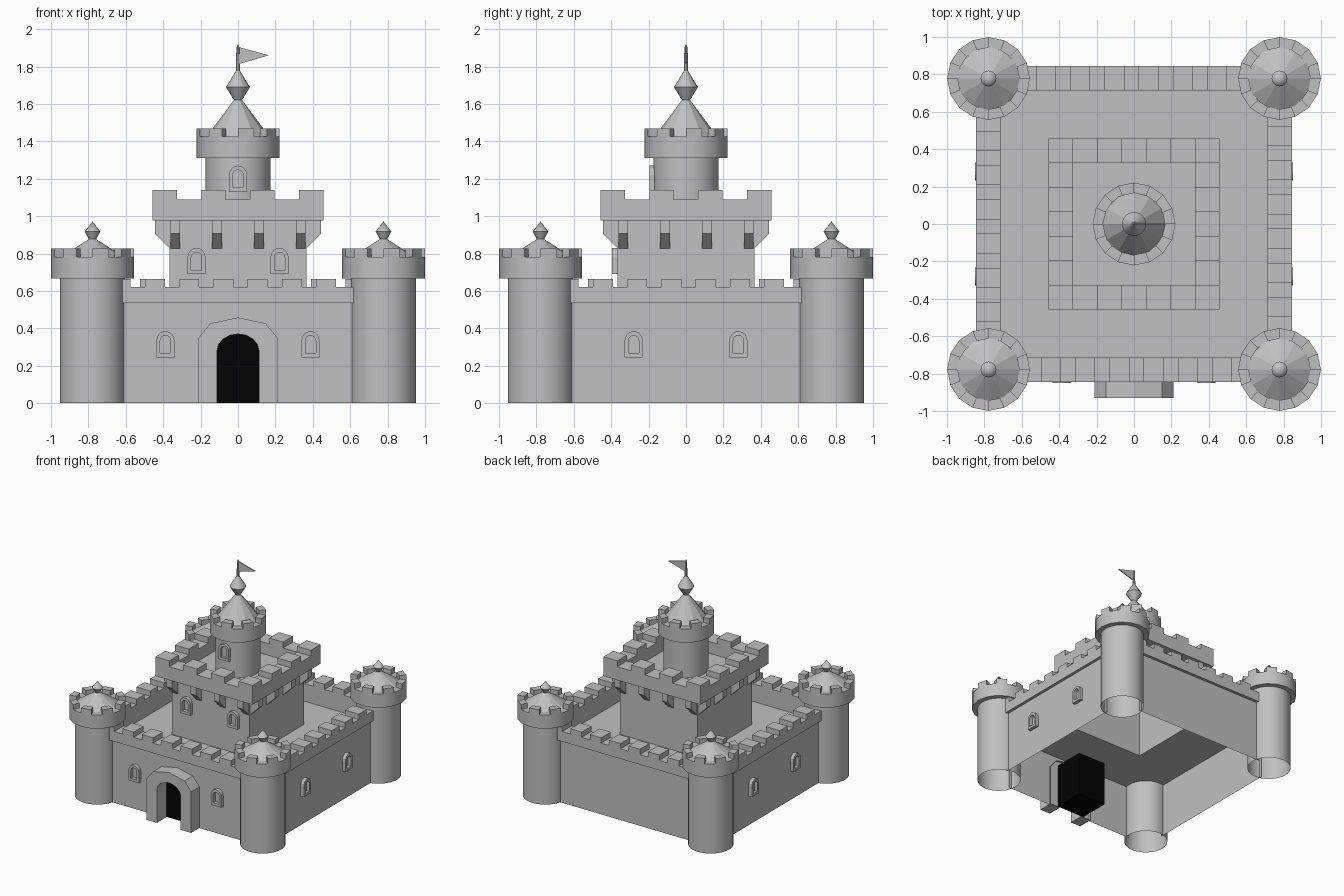
import bpy
import bmesh
from math import pi, sin, cos, sqrt
from mathutils import Matrix, Vector

cube = bpy.data.objects.get("Cube")
if cube:
    bpy.data.objects.remove(cube)


def material(name, value):
    mat = bpy.data.materials.new(name)
    mat.use_nodes = True
    colour = (value, value, value, 1)
    mat.diffuse_color = colour
    mat.node_tree.nodes["Principled BSDF"].inputs["Base Color"].default_value = colour
    return mat


STONE = material("grey stone", 0.53)
DARK = material("black doorway", 0.0005)


def finish(name, bm, mat=STONE, smooth=False):
    bmesh.ops.remove_doubles(bm, verts=bm.verts, dist=0.0001)
    bmesh.ops.recalc_face_normals(bm, faces=bm.faces)
    mesh = bpy.data.meshes.new(name)
    bm.to_mesh(mesh)
    bm.free()
    mesh.materials.append(mat)
    obj = bpy.data.objects.new(name, mesh)
    bpy.context.collection.objects.link(obj)
    if smooth:
        bpy.ops.object.select_all(action="DESELECT")
        obj.select_set(True)
        bpy.context.view_layer.objects.active = obj
        bpy.ops.object.shade_smooth_by_angle(angle=pi / 6)


def bridge(bm, a, b, closed=True):
    n = len(a)
    for i in range(n if closed else n - 1):
        j = (i + 1) % n
        bm.faces.new((a[i], a[j], b[j], b[i]))


def lathe(name, profile, n, at=(0, 0), smooth=False):
    """Turn a (radius, z) profile; n = 4 gives a square with that half width."""
    bm = bmesh.new()
    grow, turn = (sqrt(2), pi / 4) if n == 4 else (1, 0)
    rings = [[bm.verts.new((at[0] + r * grow * cos(turn + 2 * pi * i / n),
                            at[1] + r * grow * sin(turn + 2 * pi * i / n), z))
              for i in range(n)] for r, z in profile]
    for a, b in zip(rings, rings[1:]):
        bridge(bm, a, b)
    finish(name, bm, STONE, smooth)


def add_box(bm, low, high):
    size = [h - l for l, h in zip(low, high)]
    mid = [(h + l) / 2 for l, h in zip(low, high)]
    bmesh.ops.create_cube(bm, size=1, matrix=Matrix.Translation(mid) @ Matrix.Diagonal((*size, 1)))


def four_sides(bm):
    """Repeat everything in bm around the four sides."""
    base = bm.verts[:] + bm.edges[:] + bm.faces[:]
    for k in range(1, 4):
        copy = bmesh.ops.duplicate(bm, geom=base)["geom"]
        verts = [g for g in copy if isinstance(g, bmesh.types.BMVert)]
        bmesh.ops.rotate(bm, verts=verts, matrix=Matrix.Rotation(k * pi / 2, 3, "Z"))


def arch(half, bottom, spring, top, coarse=False):
    arc = [(half * cos(pi * i / 8), spring + (top - spring) * sin(pi * i / 8)) for i in range(9)]
    if coarse:
        for i in range(1, 8, 2):
            arc[i] = tuple((p + q) / 2 for p, q in zip(arc[i - 1], arc[i + 1]))
    return [(half, bottom)] + arc + [(-half, bottom)]


def arch_frame(name, outer, inner, back, front, u=0, angle=0):
    bm = bmesh.new()
    spin = Matrix.Rotation(angle, 3, "Z")

    def loop(points, depth):
        return [bm.verts.new(spin @ Vector((u + x, -depth, z))) for x, z in points]
    loops = [loop(outer, back), loop(outer, front), loop(inner, front), loop(inner, back)]
    # A frame whose legs reach the ground is left open between them
    closed = inner[0][1] > outer[0][1]
    for a, b in zip(loops, loops[1:]):
        bridge(bm, a, b, closed)
    if not closed:
        for k in (0, -1):
            bm.faces.new([ring[k] for ring in loops])
    finish(name, bm)


def window(name, u, z, back, front, angle=0):
    arch_frame(name, arch(0.048, z, z + 0.09, z + 0.14),
               arch(0.028, z + 0.022, z + 0.088, z + 0.117), back, front, u, angle)


def tower(name, at, bottom, head, cone_top):
    x, y = at
    rim = head + 0.115
    lathe(name + "_shaft", [(0.175, bottom), (0.175, head)], 32, at, True)
    lathe(name + "_head", [(0.175, head), (0.221, head), (0.221, rim), (0.165, rim)], 16, at, True)
    lathe(name + "_roof", [(0.168, rim), (0.015, cone_top)], 12, at)
    # Curved merlons on alternate segments of the head
    bm = bmesh.new()
    for k in range(0, 16, 2):
        ends = []
        for a in (k * pi / 8, (k + 1) * pi / 8):
            ends.append([bm.verts.new((x + r * cos(a), y + r * sin(a), z)) for r, z in
                         ((0.221, rim), (0.221, rim + 0.044), (0.165, rim + 0.044), (0.165, rim))])
        bridge(bm, *ends)
        for end in ends:
            bm.faces.new(end)
    finish(name + "_merlons", bm)


# Outer walls between the towers, with the gate opening in the front one
WALL, REACH, TOP, FLOOR = 0.82, 0.635, 0.535, 0.47
opening = arch(0.112, 0, 0.28, 0.37)
bm = bmesh.new()
outline = [(-REACH, 0), (-REACH, TOP), (REACH, TOP), (REACH, 0)]
bm.faces.new([bm.verts.new((x, -WALL, z)) for x, z in outline + opening])
for x, y in ((-WALL, 0), (WALL, 0), (0, WALL)):
    bm.faces.new([bm.verts.new((x or u, y or u, z)) for u, z in outline])
finish("castle_walls", bm)

# Courtyard floor and keep, hollow underneath
lathe("courtyard_and_keep", [(WALL, FLOOR), (0.365, FLOOR), (0.365, 0.976)], 4)

# Outer parapet, its inner face reaching down to the courtyard
bm = bmesh.new()
add_box(bm, (-REACH, -0.845, TOP), (REACH, -0.715, 0.62))
add_box(bm, (-REACH, -WALL, FLOOR), (REACH, -0.715, TOP))
for i in range(7):
    c = 0.0135 + (i - 3.5) * 0.183
    add_box(bm, (c - 0.053, -0.845, 0.615), (c + 0.053, -0.715, 0.665))
four_sides(bm)
finish("wall_parapet", bm)

# Keep parapet and roof
lathe("keep_parapet", [(0, 0.976), (0.457, 0.976), (0.457, 1.09), (0.327, 1.09),
                       (0.327, 0.99), (0, 0.99)], 4)
bm = bmesh.new()
for i in range(3):
    c = -0.392 + i * 0.261
    add_box(bm, (c - 0.065, -0.457, 1.085), (c + 0.065, -0.327, 1.14))
four_sides(bm)
finish("keep_merlons", bm)

# Corbels under the keep parapet
bm = bmesh.new()
for c in (-0.335, -0.112, 0.112, 0.335):
    sides = [[bm.verts.new((c + s, -d, z)) for d, z in
              ((0.365, 0.828), (0.445, 0.906), (0.445, 0.976), (0.365, 0.976))]
             for s in (-0.026, 0.026)]
    bridge(bm, *sides)
    for side in sides:
        bm.faces.new(side)
four_sides(bm)
finish("keep_corbels", bm)

# Corner towers with finials
for fx, x in (("left", 0.778), ("right", -0.778)):
    for fy, y in (("front", -0.778), ("back", 0.778)):
        name = fy + "_" + fx + "_tower"
        tower(name, (x, y), 0, 0.667, 0.88)
        lathe(name + "_finial", [(0.012, 0.865), (0.042, 0.917), (0, 0.972)], 16, (x, y), True)

# Central tower, finial, pole and flag
tower("central_tower", (0, 0), 0.99, 1.31, 1.63)
lathe("central_finial", [(0.012, 1.605), (0.064, 1.69), (0.012, 1.775)], 16, (0, 0), True)
lathe("flag_pole", [(0.011, 1.75), (0.009, 1.9), (0, 1.92)], 8)
bm = bmesh.new()
faces = [[bm.verts.new((x, y, z)) for x, z in ((0, 1.905), (0.165, 1.86), (0, 1.812))]
         for y in (-0.004, 0.004)]
bridge(bm, *faces)
for face in faces:
    bm.faces.new(face)
finish("flag", bm)

# Windows
for side, s in (("left", 1), ("right", -1)):
    window("front_window_" + side, s * 0.388, 0.245, WALL, 0.849)
    window("keep_window_" + side, s * 0.222, 0.69, 0.365, 0.395)
    for place, u in (("front", -0.28), ("back", 0.28)):
        window(side + "_wall_window_" + place, s * u, 0.245, WALL, 0.849, s * pi / 2)
window("tower_window", 0, 1.13, 0.165, 0.195)

# Gate arch and dark chamber behind it
arch_frame("gate_arch", arch(0.21, 0, 0.35, 0.458, True), opening, 0.802, 0.93)
bm = bmesh.new()
add_box(bm, (-0.135, -0.802, 0.002), (0.135, -0.532, 0.385))
finish("gate_chamber", bm, DARK)
